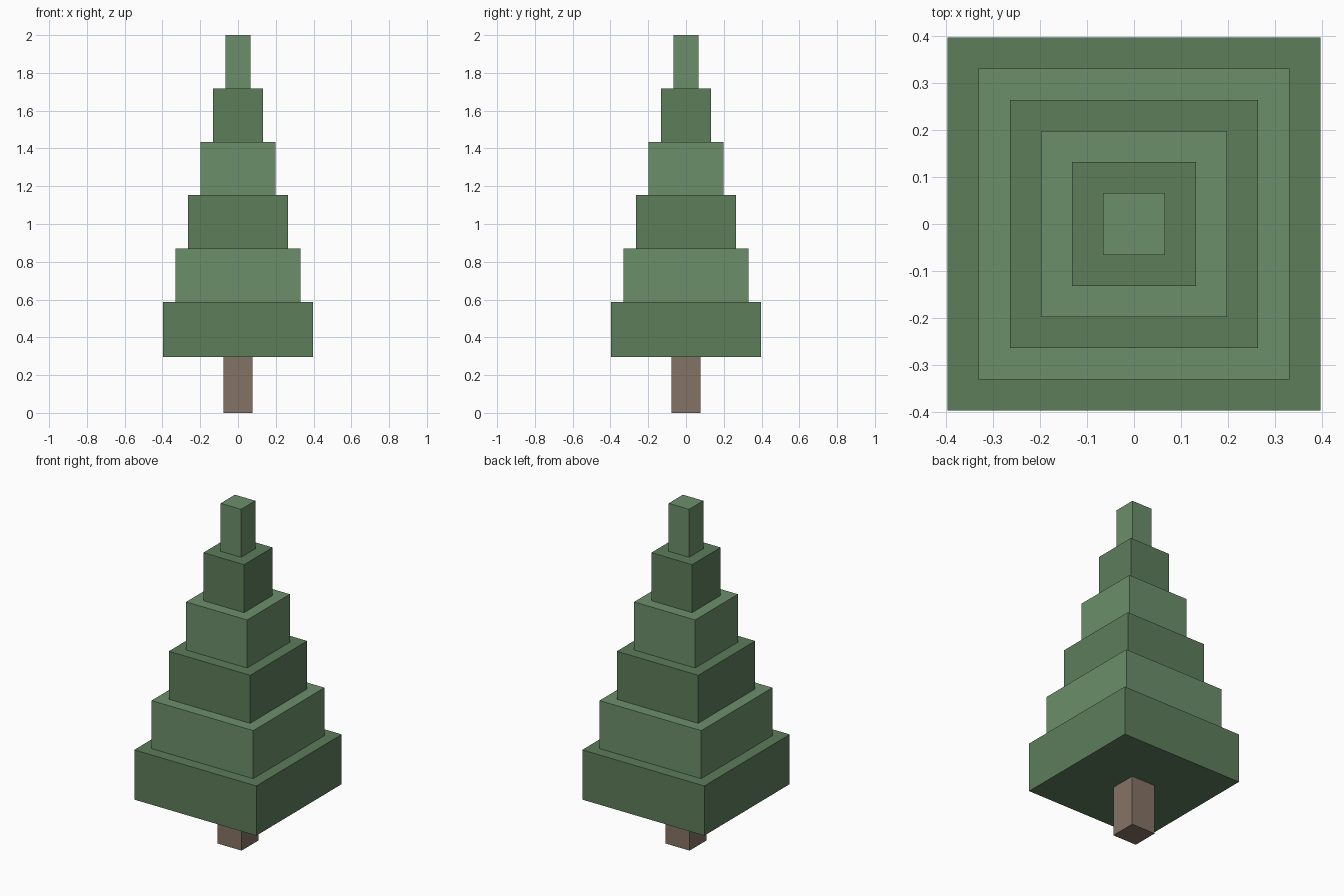
import bpy

if "Cube" in bpy.data.objects:
    bpy.data.objects.remove(bpy.data.objects["Cube"])


def material(name, rgb):
    mat = bpy.data.materials.new(name)
    mat.diffuse_color = (*rgb, 1.0)
    mat.use_nodes = True
    mat.node_tree.nodes["Principled BSDF"].inputs["Base Color"].default_value = mat.diffuse_color
    return mat


def box(name, half, z0, z1, mat):
    bpy.ops.mesh.primitive_cube_add(size=1, location=(0, 0, (z0 + z1) / 2))
    obj = bpy.context.object
    obj.name = name
    obj.scale = (2 * half, 2 * half, z1 - z0)
    bpy.ops.object.transform_apply(location=False, rotation=False, scale=True)
    obj.data.materials.append(mat)
    return obj


bark = material("bark", (0.235, 0.171, 0.130))
dark_green = material("dark_green", (0.107, 0.205, 0.102))
light_green = material("light_green", (0.150, 0.275, 0.147))

TIERS = 6
STEP = 0.2825      # rise from one tier to the next
HEIGHT = 0.2925    # each tier sinks slightly into the one below
BASE = 0.295       # top of the trunk

# Trunk
box("trunk", 0.078, 0, BASE, bark)

# Foliage tiers, narrowing evenly and alternating in colour
for i in range(TIERS):
    z = BASE + i * STEP
    half = 0.397 * (TIERS - i) / TIERS
    box(f"foliage_tier_{i + 1}", half, z, z + HEIGHT,
        light_green if i % 2 else dark_green)
